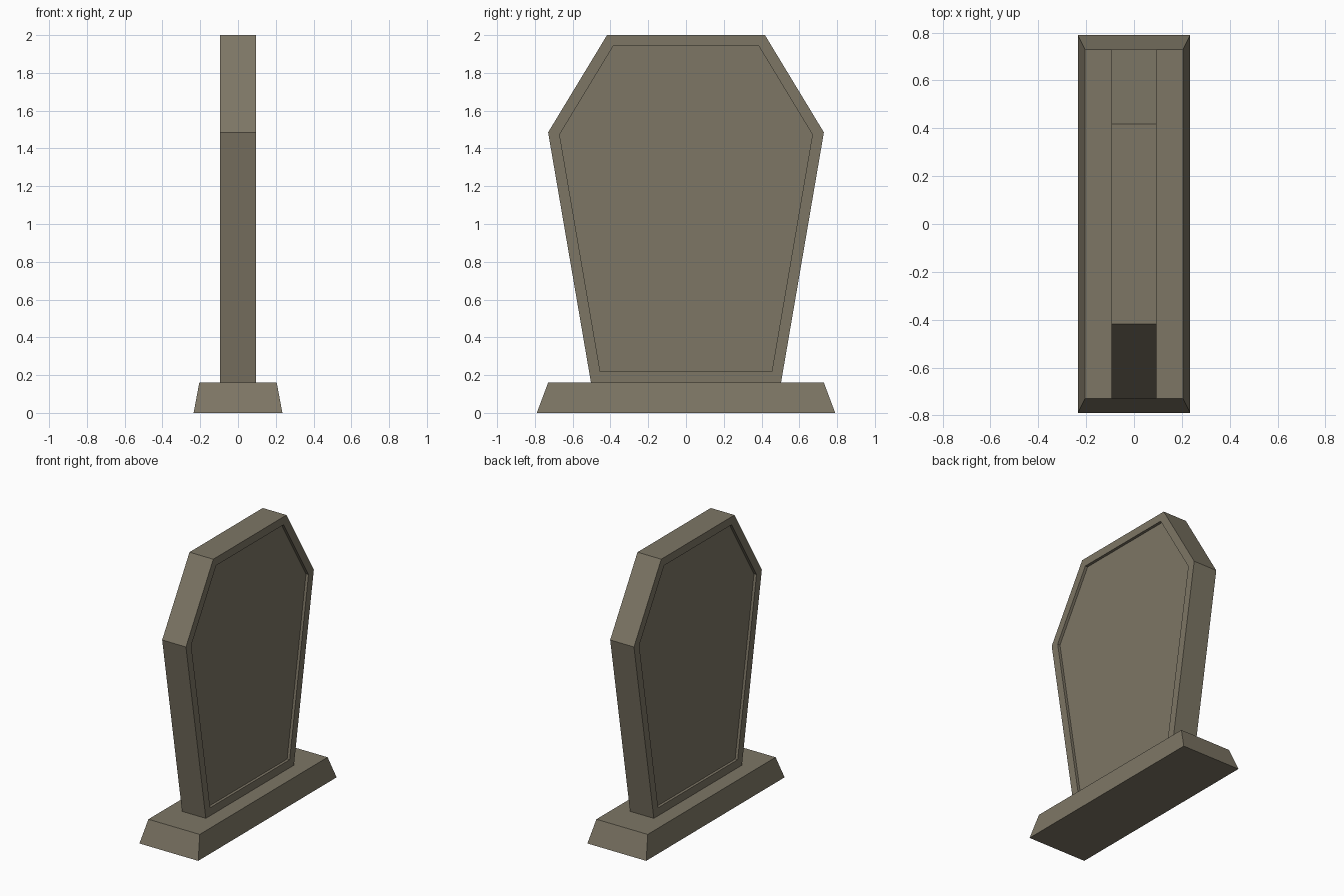
import bpy, bmesh
from mathutils import Vector

if "Cube" in bpy.data.objects:
    bpy.data.objects.remove(bpy.data.objects["Cube"])

stone = bpy.data.materials.new("weathered stone")
stone.diffuse_color = (0.205, 0.181, 0.130, 1)
stone.use_nodes = True
stone.node_tree.nodes["Principled BSDF"].inputs["Base Color"].default_value = stone.diffuse_color


def finish(bm, name):
    bmesh.ops.recalc_face_normals(bm, faces=bm.faces)
    mesh = bpy.data.meshes.new(name)
    bm.to_mesh(mesh)
    bm.free()
    mesh.materials.append(stone)
    obj = bpy.data.objects.new(name, mesh)
    bpy.context.collection.objects.link(obj)
    return obj


# Plinth: a box whose top is slightly smaller than its foot
bm = bmesh.new()
bmesh.ops.create_cube(bm, size=1)
for v in bm.verts:
    top = v.co.z > 0
    hx, hy, z = (0.205, 0.73, 0.16) if top else (0.235, 0.79, 0.0)
    v.co = Vector((hx if v.co.x > 0 else -hx, hy if v.co.y > 0 else -hy, z))
finish(bm, "plinth")

# Slab: mirrored half profile, extruded through x
half = [(0.503, 0.16), (0.73, 1.485), (0.418, 2.0)]
outline = half + [(-y, z) for y, z in reversed(half)]
T = 0.095
bm = bmesh.new()
face = bm.faces.new([bm.verts.new((-T, y, z)) for y, z in outline])
ext = bmesh.ops.extrude_face_region(bm, geom=[face], use_keep_orig=True)
bmesh.ops.translate(bm, vec=(2 * T, 0, 0),
                    verts=[g for g in ext["geom"] if isinstance(g, bmesh.types.BMVert)])
bmesh.ops.recalc_face_normals(bm, faces=bm.faces)

# Recessed panel on both broad faces
for panel in [f for f in bm.faces if abs(f.normal.x) > 0.9]:
    inward = -panel.normal.copy() * 0.02
    bmesh.ops.inset_region(bm, faces=[panel], thickness=0.058, use_even_offset=True)
    ring = bmesh.ops.extrude_discrete_faces(bm, faces=[panel])["faces"][0]
    bmesh.ops.translate(bm, vec=inward, verts=ring.verts)
finish(bm, "headstone_slab")
